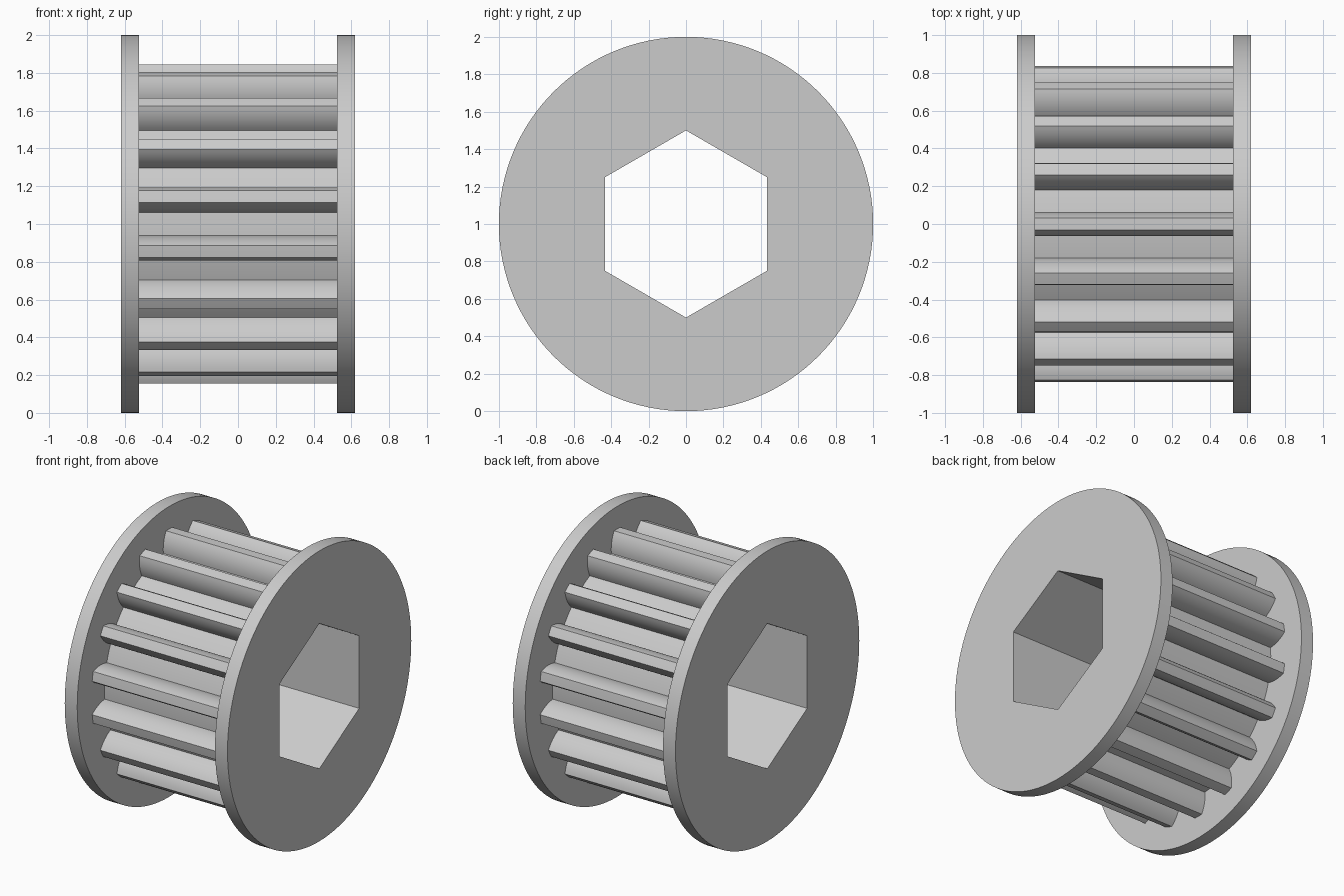
import bpy, bmesh
from math import sin, cos, pi, radians
from mathutils import Vector

cube = bpy.data.objects.get("Cube")
if cube:
    bpy.data.objects.remove(cube, do_unlink=True)

TEETH = 18
TIP_R, ROOT_R = 0.845, 0.7026
TIP_HALF, ROOT_HALF = radians(2.2), radians(5.1)
BULGE = 0.012
AXIS_Z = 1.0

grey = bpy.data.materials.new("plain_grey")
grey.use_nodes = True
colour = (0.6, 0.6, 0.6, 1)
grey.diffuse_color = colour
grey.node_tree.nodes["Principled BSDF"].inputs["Base Color"].default_value = colour


def polar(r, a):
    """Point in the (y, z) plane, angle measured from straight up."""
    return Vector((r * sin(a), r * cos(a)))


def ring(r, sides):
    return [polar(r, 2 * pi * i / sides) for i in range(sides)]


def flank(start, end, side, steps=8):
    """Outward-bowed tooth side from start to end."""
    d = (end - start).normalized()
    out = Vector((d.y, -d.x)) * side
    return [start.lerp(end, i / steps) + out * BULGE * 4 * (i / steps) * (1 - i / steps)
            for i in range(steps + 1)]


def toothed_outline():
    pts = []
    for i in range(TEETH):
        a = 2 * pi * i / TEETH
        root_l, tip_l = polar(ROOT_R, a - ROOT_HALF), polar(TIP_R, a - TIP_HALF)
        tip_r, root_r = polar(TIP_R, a + TIP_HALF), polar(ROOT_R, a + ROOT_HALF)
        pts += flank(root_l, tip_l, -1)
        pts.append(polar(TIP_R, a))
        pts += flank(tip_r, root_r, -1)
        pts.append(polar(ROOT_R, a + pi / TEETH))
    return pts


def plate(name, outline, x0, x1):
    """Outline with the hexagonal bore, extruded along x."""
    bm = bmesh.new()
    edges = []
    for loop in (outline, ring(0.5, 6)):
        vs = [bm.verts.new((x0, p.x, p.y + AXIS_Z)) for p in loop]
        edges += [bm.edges.new((v, vs[i - 1])) for i, v in enumerate(vs)]
    bmesh.ops.triangle_fill(bm, use_beauty=True, use_dissolve=False, edges=edges)
    res = bmesh.ops.extrude_face_region(bm, geom=bm.faces[:], use_keep_orig=True)
    moved = [g for g in res["geom"] if isinstance(g, bmesh.types.BMVert)]
    bmesh.ops.translate(bm, verts=moved, vec=(x1 - x0, 0, 0))
    bmesh.ops.recalc_face_normals(bm, faces=bm.faces[:])
    me = bpy.data.meshes.new(name)
    bm.to_mesh(me)
    bm.free()
    me.materials.append(grey)
    ob = bpy.data.objects.new(name, me)
    bpy.context.collection.objects.link(ob)
    bpy.ops.object.select_all(action='DESELECT')
    ob.select_set(True)
    bpy.context.view_layer.objects.active = ob
    bpy.ops.object.shade_smooth_by_angle(angle=radians(15))
    return ob


# Toothed drum between two round flanges
plate("toothed_drum", toothed_outline(), -0.525, 0.525)
plate("left_flange", ring(1.0, 128), 0.525, 0.62)
plate("right_flange", ring(1.0, 128), -0.62, -0.525)
